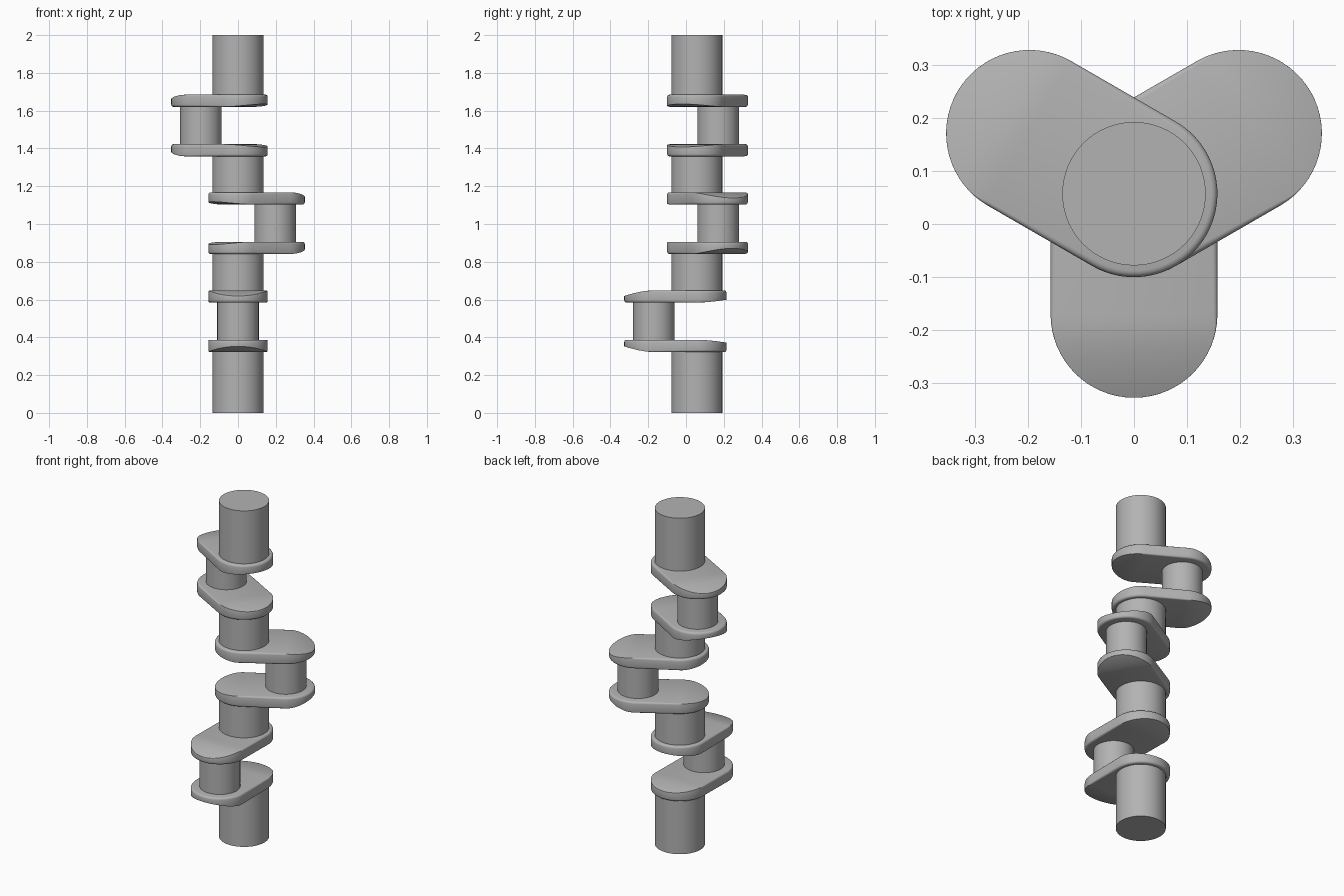
import bpy, bmesh, math
from mathutils import Matrix

cube = bpy.data.objects.get("Cube")
if cube:
    bpy.data.objects.remove(cube, do_unlink=True)

AXIS_Y = 0.057          # shaft axis
THROW = 0.227           # crank pin offset
WEB_R, MAIN_R, PIN_R = 0.157, 0.135, 0.11
WEB_T, BEVEL = 0.065, 0.012
ARC = 33                # points per rounded web end (odd)

steel = bpy.data.materials.new("steel_grey")
steel.use_nodes = True
steel.diffuse_color = (0.45, 0.45, 0.45, 1)
steel.node_tree.nodes["Principled BSDF"].inputs["Base Color"].default_value = steel.diffuse_color


def finish(obj, name):
    obj.name = name
    obj.data.materials.append(steel)
    bpy.ops.object.select_all(action='DESELECT')
    obj.select_set(True)
    bpy.context.view_layer.objects.active = obj
    bpy.ops.object.shade_smooth_by_angle(angle=math.radians(35))


def cylinder(name, radius, x, y, z0, z1):
    bpy.ops.mesh.primitive_cylinder_add(vertices=64, radius=radius, depth=z1 - z0,
                                        location=(x, y, (z0 + z1) / 2))
    finish(bpy.context.object, name)


def clamp(t):
    return max(0.0, min(1.0, t))


# Rounded-end outline: journal end first, then pin end
def outline():
    for end in (0, 1):
        for i in range(ARC):
            a = math.pi * (0.5 + end + i / (ARC - 1))
            yield end * THROW, math.cos(a), math.sin(a)


# Outer face falls away past the pin, inner face past the journal
def face_height(u, outer):
    if outer:
        return WEB_T - 0.03 * clamp((u - THROW) / WEB_R) ** 1.7
    return 0.015 * clamp(-u / WEB_R) ** 1.7


def bevel_size(u, outer):
    past = u - THROW if outer else -u
    return BEVEL * (1 - clamp((past + 0.03) / 0.08))


def web(name, angle, z, outer_up):
    bm = bmesh.new()
    rings = []
    for outer, tilt in ((1, 90), (1, 60), (1, 30), (1, 0), (0, 0), (0, 30), (0, 60), (0, 90)):
        t = math.radians(tilt)
        ring = []
        for centre, c, s in outline():
            u = centre + WEB_R * c
            b = max(bevel_size(u, outer), 0.0005)
            r = WEB_R - b * (1 - math.cos(t))
            u = centre + r * c
            drop = b * (1 - math.sin(t))
            h = face_height(u, outer) + (-drop if outer else drop)
            ring.append(bm.verts.new((u, r * s, h)))
        rings.append(ring)
    count = 2 * ARC
    # rim and rounded edges
    for a, b in zip(rings, rings[1:]):
        for i in range(count):
            j = (i + 1) % count
            bm.faces.new((a[i], a[j], b[j], b[i]))
    # strips across both broad faces
    for ring in (rings[0], rings[-1]):
        half = ARC // 2
        order = [(ring[half - k], ring[half + k]) for k in range(half + 1)]
        order += [(ring[ARC + k], ring[count - 1 - k]) for k in range(half + 1)]
        # pair the pin end so both columns run along the same sides
        order[half + 1:] = [(b, a) for a, b in order[half + 1:]]
        for (a, b), (c, d) in zip(order, order[1:]):
            bm.faces.new(list(dict.fromkeys((a, b, d, c))))
    if not outer_up:
        bmesh.ops.transform(bm, matrix=Matrix.Translation((0, 0, WEB_T)) @ Matrix.Diagonal((1, 1, -1, 1)),
                            verts=bm.verts)
    bmesh.ops.recalc_face_normals(bm, faces=bm.faces)
    mesh = bpy.data.meshes.new(name)
    bm.to_mesh(mesh)
    bm.free()
    obj = bpy.data.objects.new(name, mesh)
    bpy.context.collection.objects.link(obj)
    obj.location = (0, AXIS_Y, z)
    obj.rotation_euler.z = math.radians(angle)
    finish(obj, name)


# Three throws, each two webs and a pin
throws = (("lower", -90, 0.322), ("middle", 30, 0.841), ("upper", 150, 1.358))
HEIGHT = 0.327
start = 0.0
for name, angle, z in throws:
    cylinder(name + "_main_journal", MAIN_R, 0, AXIS_Y, start, z + 0.01)
    web(name + "_bottom_web", angle, z, False)
    web(name + "_top_web", angle, z + HEIGHT - WEB_T, True)
    a = math.radians(angle)
    cylinder(name + "_crank_pin", PIN_R, THROW * math.cos(a), AXIS_Y + THROW * math.sin(a),
             z + WEB_T - 0.01, z + HEIGHT - WEB_T + 0.01)
    start = z + HEIGHT - 0.01
cylinder("end_main_journal", MAIN_R, 0, AXIS_Y, start, 2.0)
